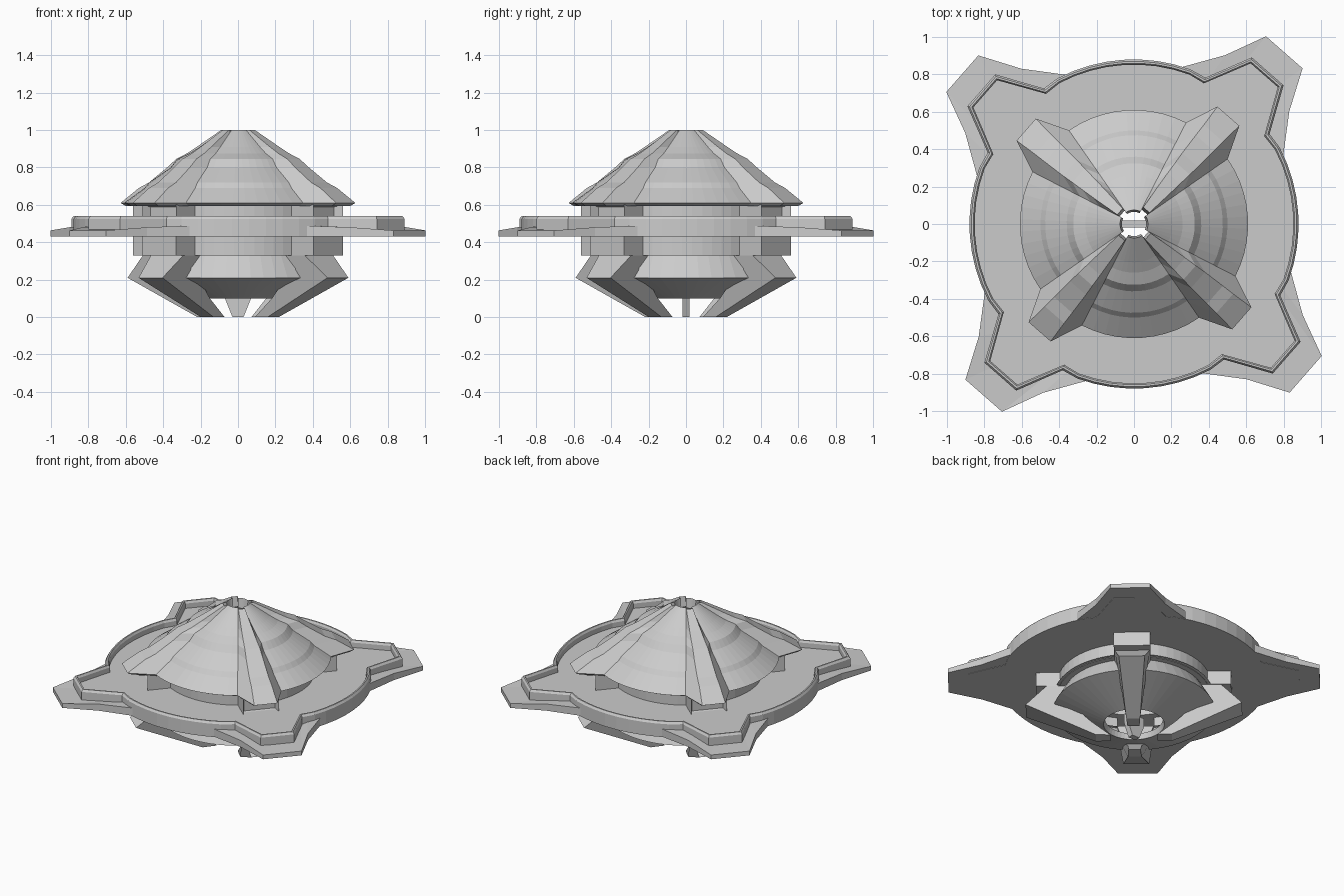
import bpy, bmesh, math

if "Cube" in bpy.data.objects:
    bpy.data.objects.remove(bpy.data.objects["Cube"])

ARM = math.radians(48.8)   # direction of the first of four arms
SEG = 10                   # arc segments between arms


def outline(r, side, z):
    """Circle of radius r with four arms; side = (u, v) or (u, v, z) from root to tip."""
    pts = []
    root = math.atan2(side[0][1], side[0][0])
    for k in range(4):
        a = ARM + k * math.pi / 2
        c, s = math.cos(a), math.sin(a)
        half = [(p[0], p[1], p[2] if len(p) > 2 else z) for p in side]
        for u, v, h in [(u, -v, h) for u, v, h in half] + half[::-1]:
            pts.append((u * c - v * s, u * s + v * c, h))
        for i in range(1, SEG):
            t = a + root + (math.pi / 2 - 2 * root) * i / SEG
            pts.append((r * math.cos(t), r * math.sin(t), z))
    return pts


def finish(name, bm):
    bmesh.ops.recalc_face_normals(bm, faces=bm.faces[:])
    me = bpy.data.meshes.new(name)
    bm.to_mesh(me)
    bm.free()
    ob = bpy.data.objects.new(name, me)
    bpy.context.collection.objects.link(ob)
    return ob


def loft(rings, closed=False):
    bm = bmesh.new()
    vs = [[bm.verts.new(p) for p in ring] for ring in rings]
    if closed:
        vs.append(vs[0])
    n = len(vs[0])
    for a, b in zip(vs, vs[1:]):
        for i in range(n):
            j = (i + 1) % n
            bm.faces.new((a[i], a[j], b[j], b[i]))
    return bm


def on_circle(r, angle):
    return (r * math.cos(angle), r * math.sin(angle))


# Roof: stepped cone with four raised ridges, each level (z, r, ridge reach, ridge half width)
levels = [(.60, .49, .62, .10), (.595, .58, .735, .075), (.61, .61, .766, .078),
          (.69, .50, .645, .068), (.72, .475, .575, .064), (.80, .36, .455, .056),
          (.845, .325, .395, .050), (.875, .26, .325, .044), (.91, .205, .26, .038),
          (1.0, .075, .10, .022), (.93, .065, .085, .02)]
rings = []
for z, r, u, v in levels:
    rings.append(outline(r, [on_circle(r, math.radians(14)), (u, v)], z))
finish("roof", loft(rings))


# Drum walls with four box bays
def drum_ring(z):
    return outline(.5, [(.485, .12), (.64, .12)], z)


finish("lower_drum", loft([drum_ring(.33), drum_ring(.45)]))
bm = loft([drum_ring(.48), drum_ring(.602)])
ends = [f for f in bm.faces
        if math.hypot(*f.calc_center_median()[:2]) > .61]
bmesh.ops.recalc_face_normals(bm, faces=bm.faces[:])
bmesh.ops.inset_individual(bm, faces=ends, thickness=.02, depth=-.05)
finish("upper_drum", bm)


# Deck with raised rim following the arm outline
def rim_ring(d, z):
    return outline(.88 - d, [(.84 - d, .228 - d * .5), (1.085 - d, .113 - d * .6)], z)


def core_ring(z):
    return outline(.45, [on_circle(.45, .25), on_circle(.45, .12)], z)


finish("deck", loft([core_ring(.43), rim_ring(0, .43), rim_ring(0, .525), rim_ring(.01, .54),
                     rim_ring(.02, .54), rim_ring(.028, .525), rim_ring(.028, .49),
                     core_ring(.49)], closed=True))


# Flared arm plates under the rim, sloping down toward their tips
def plate(low):
    zs = [.432] * 3 if low else [.488, .48, .463]
    return outline(.86, [(.80, .36, zs[0]), (1.0, .228, zs[1]), (1.22, .13, zs[2])],
                   .432 if low else .488)


finish("arm_plates", loft([core_ring(.432), plate(True), plate(False), core_ring(.488)]))


# Bowl under the drum, open in the middle
def circle(r, z, n=48):
    return [(*on_circle(r, 2 * math.pi * i / n), z) for i in range(n)]


finish("bowl", loft([circle(.52, .335), circle(.46, .33), circle(.53, .21),
                     circle(.2, .1), circle(.19, .14), circle(.4, .25)]))
finish("drum_floor_lip", loft([drum_ring(.33), outline(.44, [(.42, .12), (.44, .1)], .33)]))

# Claws: side profile (u, z, half width)
profile = [(.42, .33, .12), (.575, .33, .115), (.71, .21, .085), (.25, 0, .045),
           (.155, 0, .04), (.28, .1, .045), (.40, .2, .08)]
for k in range(4):
    a = ARM + k * math.pi / 2
    c, s = math.cos(a), math.sin(a)
    bm = bmesh.new()
    sides = [[bm.verts.new((u * c - e * w * s, u * s + e * w * c, z)) for u, z, w in profile]
             for e in (-1, 1)]
    bm.faces.new(sides[0])
    bm.faces.new(sides[1])
    for i in range(len(profile)):
        j = (i + 1) % len(profile)
        bm.faces.new((sides[0][i], sides[0][j], sides[1][j], sides[1][i]))
    finish("claw_%d" % (k + 1), bm)

# Thin tapered blade hanging in the central opening
bm = loft([[(x * w, y * .02, z) for x, y in ((-1, -1), (1, -1), (1, 1), (-1, 1))]
           for w, z in ((.03, 0), (.07, .1), (.07, .16))])
bmesh.ops.holes_fill(bm, edges=bm.edges[:])
finish("center_blade", bm)
